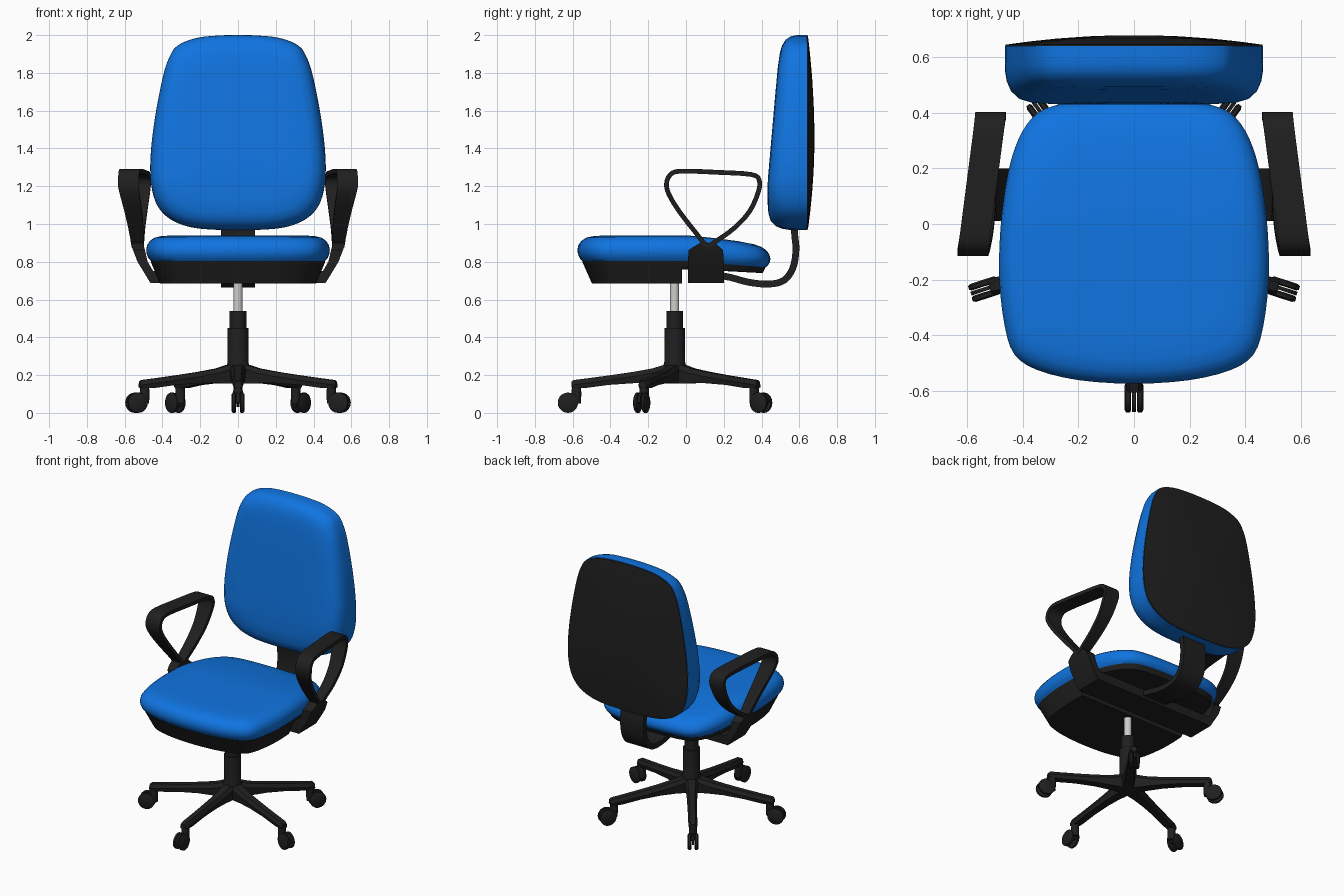
import bpy, bmesh, math
from mathutils import Matrix, Vector

if "Cube" in bpy.data.objects:
    bpy.data.objects.remove(bpy.data.objects["Cube"])


def material(name, col):
    m = bpy.data.materials.new(name)
    m.diffuse_color = (*col, 1)
    m.use_nodes = True
    m.node_tree.nodes["Principled BSDF"].inputs["Base Color"].default_value = m.diffuse_color
    return m


BLUE = material("blue fabric", (0.005, 0.175, 0.75))
BLACK = material("black plastic", (0.014, 0.014, 0.014))
STEEL = material("pale steel", (0.62, 0.62, 0.60))


def finish(name, bm, mat, angle=40):
    bmesh.ops.recalc_face_normals(bm, faces=bm.faces)
    me = bpy.data.meshes.new(name)
    bm.to_mesh(me)
    bm.free()
    me.materials.append(mat)
    me.shade_smooth()
    me.set_sharp_from_angle(angle=math.radians(angle))
    ob = bpy.data.objects.new(name, me)
    bpy.context.collection.objects.link(ob)
    return ob


def loft(rings, closed=False, bm=None):
    """Skin a list of equal-length point rings; cap the ends unless closed."""
    bm = bm or bmesh.new()
    vs = [[bm.verts.new(p) for p in r] for r in rings]
    n = len(vs[0])
    for i in range(len(vs) - (0 if closed else 1)):
        a, b = vs[i], vs[(i + 1) % len(vs)]
        for j in range(n):
            k = (j + 1) % n
            bm.faces.new((a[j], a[k], b[k], b[j]))
    if not closed:
        bm.faces.new(vs[0])
        bm.faces.new(vs[-1])
    return bm


def spline(pts, closed=True, sub=3):
    """Catmull-Rom resampling of 2D points."""
    P = [Vector(p) for p in pts]
    n = len(P)
    g = (lambda i: P[i % n]) if closed else (lambda i: P[max(0, min(n - 1, i))])
    out = []
    for i in range(n if closed else n - 1):
        a, b, c, d = g(i - 1), g(i), g(i + 1), g(i + 2)
        for s in range(sub):
            t = s / sub
            out.append(0.5 * (2 * b + (c - a) * t + (2 * a - 5 * b + 4 * c - d) * t * t
                              + (3 * b - a - 3 * c + d) * t ** 3))
    if not closed:
        out.append(P[-1])
    return out


def mirrored(half):
    return spline(half + [(-x, y) for x, y in half[-2:0:-1]])


def scaled(outline, s, centre):
    return [(x * s, centre + (y - centre) * s) for x, y in outline]


def ribbon(path, thick, xfun, closed):
    """Flat strip following a (y, z) path; xfun(y, z) gives its x range."""
    rings, n = [], len(path)
    for i, p in enumerate(path):
        a = path[(i - 1) % n] if closed else path[max(i - 1, 0)]
        b = path[(i + 1) % n] if closed else path[min(i + 1, n - 1)]
        d = (b - a).normalized()
        q = Vector((-d.y, d.x)) * thick / 2
        x0, x1 = xfun(p.x, p.y)
        rings.append([(x0, *(p + q)), (x1, *(p + q)), (x1, *(p - q)), (x0, *(p - q))])
    return loft(rings, closed)


def turned(profile, segs=24):
    """Rings of a turned shape from (radius, height) pairs."""
    return [[(r * math.cos(2 * math.pi * i / segs), r * math.sin(2 * math.pi * i / segs), z)
             for i in range(segs)] for r, z in profile]


# Backrest cushion and domed back shell
back = mirrored([(0, .968), (.13, .97), (.25, .983), (.35, 1.02), (.42, 1.085), (.455, 1.18), (.465, 1.3),
                 (.455, 1.45), (.43, 1.62), (.395, 1.79), (.365, 1.88), (.32, 1.945), (.22, 1.985), (.1, 1.998),
                 (0, 2.0)])
BC = 1.45


def back_front(z):
    return .43 + .07 * max(0, (z - 1.2) / .8)


rings = []
for s, t in [(1, 0), (1, .25), (.998, .45), (.985, .63), (.955, .79), (.90, .91), (.82, .97), (.68, .995),
             (.4, 1), (.15, 1)]:
    rings.append([(x, .64 + (back_front(z) - .64) * t, z) for x, z in scaled(back, s, BC)])
finish("backrest_cushion", loft(rings), BLUE)
rings = [[(x, .645 + .035 * (1 - s * s) - d, z) for x, z in scaled(back, s, BC)]
         for s, d in [(.995, .012), (.995, 0), (.93, 0), (.8, 0), (.6, 0), (.35, 0), (.12, 0)]]
finish("backrest_shell", loft(rings), BLACK)

# Seat cushion
seat = mirrored([(0, -.575), (.2, -.562), (.35, -.525), (.43, -.47), (.465, -.37), (.485, -.2), (.481, -.02),
                 (.46, .15), (.43, .27), (.385, .36), (.32, .415), (.2, .44), (0, .447)])
SC = -.06


def seat_low(y):
    return .80 - .08 * max(0, y)


def seat_top(y):
    y = max(0, y)
    return .94 - .08 * y - .12 * y * y


rings = []
for s, t in [(.94, 0), (.975, .13), (.995, .3), (1, .45), (.99, .63), (.96, .79), (.91, .91), (.83, .975),
             (.68, 1), (.4, 1), (.15, 1)]:
    rings.append([(x, y, seat_low(y) + (seat_top(y) - seat_low(y)) * t) for x, y in scaled(seat, s, SC)])
finish("seat_cushion", loft(rings), BLUE)

# Seat plate, and the deeper pan under its front half
rings = [[(x, y, seat_low(y) + d) for x, y in scaled(seat, s, SC)] for s, d in [(.95, .004), (.92, -.028)]]
finish("seat_plate", loft(rings), BLACK)
rings = [[(x, y, z) for x, y in scaled(seat, s, SC)] for s, z in [(.95, .80), (.85, .685)]]
bm = loft(rings)
cut = bmesh.ops.bisect_plane(bm, geom=bm.verts[:] + bm.edges[:] + bm.faces[:], plane_co=(0, -.02, 0),
                             plane_no=(0, 1, 0), clear_outer=True)
bmesh.ops.edgeloop_fill(bm, edges=[e for e in cut["geom_cut"] if isinstance(e, bmesh.types.BMEdge)])
finish("front_pan", bm, BLACK, 30)

# Cross bar joining the arms, and curved bar carrying the backrest
bar = [[(x, .01, .688), (x, .20, .688), (x, .20, .75), (x, .01, .75)] for x in (-.45, .45)]
finish("arm_cross_bar", loft(bar), BLACK)
path = spline([(.02, .735), (.2, .724), (.33, .692), (.44, .682), (.52, .703), (.567, .77), (.582, .865),
               (.575, .95), (.575, 1.04)], False, 4)
finish("backrest_bar", ribbon(path, .036, lambda y, z: (-.09, .09), False), BLACK)

# Arms: ribbon loop on a flared bracket
loop = spline([(.112, .888), (.055, .95), (-.035, 1.066), (-.09, 1.156), (-.103, 1.214), (-.082, 1.262),
               (-.024, 1.28), (.177, 1.273), (.347, 1.262), (.388, 1.23), (.382, 1.167), (.336, 1.066),
               (.257, .98), (.172, .918)])


def arm_x(y, z):
    if z < .80:
        c, h = .44 + (z - .69) / .11 * .065, .025
    else:
        low = .505 + min(1, (z - .80) / .08) * .025
        k = max(0, min(1, (z - .88) / .32))
        c = low + k * (.567 - .13 * y - low)
        h = .027 + .028 * min(1, (z - .80) / .4)
    return c - h, c + h


for side, sx in (("left", -1), ("right", 1)):
    bm = ribbon(loop, .025, arm_x, True)
    rings = []
    for z, y0, y1 in [(.688, .01, .2), (.80, .01, .2), (.862, .014, .196), (.878, .038, .178),
                      (.90, .075, .152)]:
        x0, x1 = arm_x(.11, z)
        rings.append([(x0, y0, z), (x1, y0, z), (x1, y1, z), (x0, y1, z)])
    loft(rings, bm=bm)
    bm.transform(Matrix.Diagonal((sx, 1, 1, 1)))
    finish(side + "_arm", bm, BLACK, 35)

# Gas column
AX = Matrix.Translation((0, -.06, 0))
for name, prof, mat in [
        ("column", [(.055, .155), (.06, .25), (.055, .27), (.055, .45), (.044, .45), (.044, .54)], BLACK),
        ("piston", [(.024, .53), (.024, .70)], STEEL)]:
    bm = loft(turned(prof))
    bm.transform(AX)
    finish(name, bm, mat)

# Five legs with twin-wheel casters
LEG = [(0, .045, .155, .25), (.06, .043, .155, .253), (.12, .037, .157, .235), (.22, .033, .157, .217),
       (.35, .03, .148, .198), (.47, .029, .132, .182), (.535, .028, .13, .174), (.547, .022, .135, .165)]
for i in range(5):
    M = AX @ Matrix.Rotation(math.radians(-90 + 72 * i), 4, 'Z')
    rings = []
    for r, w, lo, hi in LEG:
        rings.append([(r, -w * .8, lo), (r, w * .8, lo), (r, w, hi - .025), (r, w * .6, hi),
                      (r, -w * .6, hi), (r, -w, hi - .025)])
    bm = loft(rings)
    bm.transform(M)
    finish(f"leg_{i + 1}", bm, BLACK, 30)

    hub = Matrix.Translation((.565, 0, .054)) @ Matrix.Rotation(math.pi / 2, 4, 'X')
    bm = bmesh.new()
    for s in (-1, 1):
        loft([[hub @ Vector(p) for p in r] for r in
              turned([(.046, s * .010), (.054, s * .015), (.054, s * .028), (.044, s * .034)], 20)], bm=bm)
    bm.transform(M)
    finish(f"caster_wheels_{i + 1}", bm, BLACK)

    # Fin between the wheels plus the stem up to the leg
    bm = bmesh.new()
    fin = [(.052 * math.cos(a), .052 * math.sin(a)) for a in [math.pi * (k / 10 * 1.15) for k in range(11)]]
    loft([[(.565 + x, y, .054 + z) for x, z in fin] for y in (-.007, .007)], bm=bm)
    loft([[(x + .520, y, z) for x, y, z in r] for r in turned([(.024, .05), (.026, .10), (.024, .145)], 16)], bm=bm)
    bm.transform(M)
    finish(f"caster_fork_{i + 1}", bm, BLACK)
